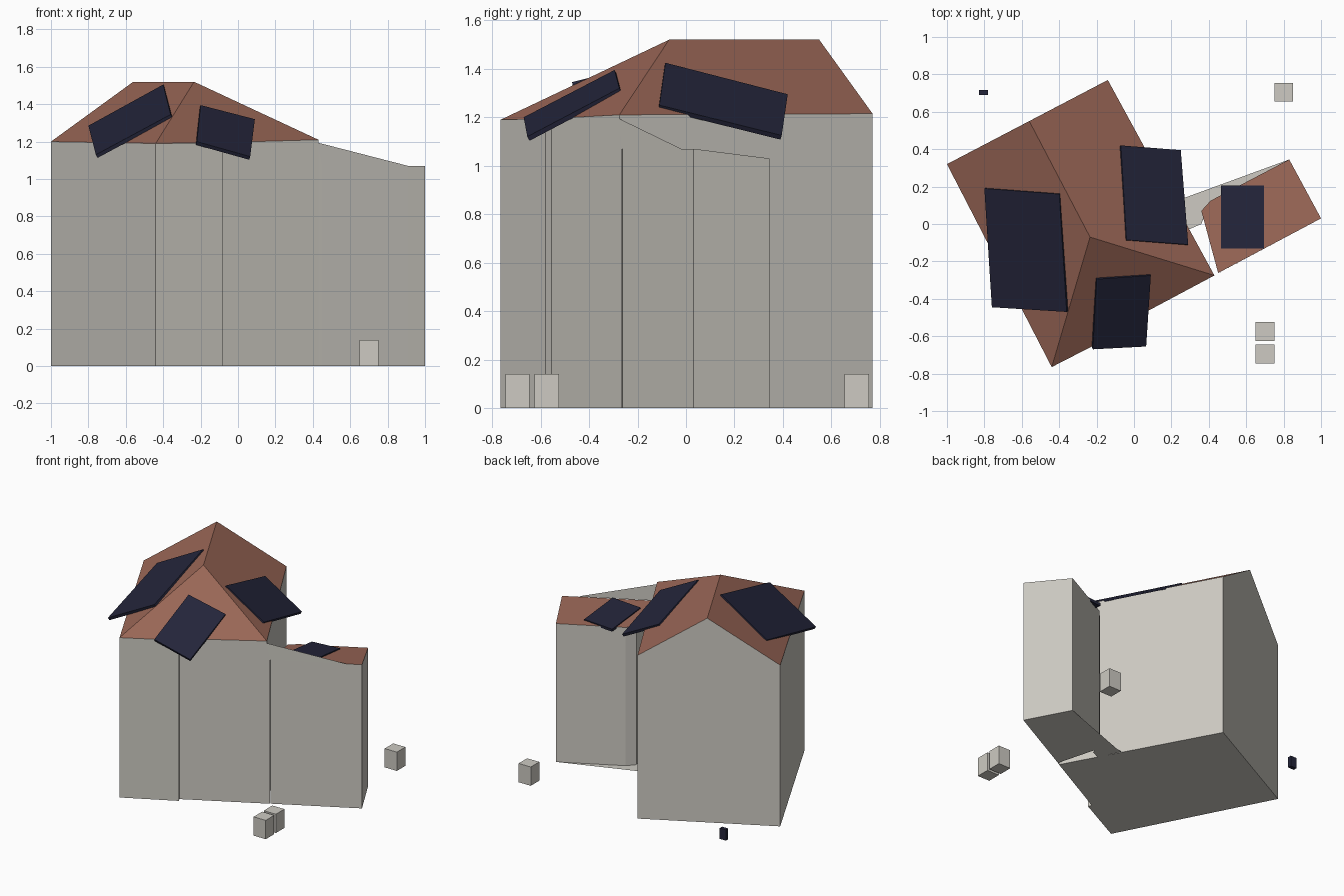
import bpy, bmesh
from mathutils import Vector

if "Cube" in bpy.data.objects:
    bpy.data.objects.remove(bpy.data.objects["Cube"])


def material(name, rgb):
    m = bpy.data.materials.new(name)
    m.diffuse_color = (*rgb, 1)
    m.use_nodes = True
    m.node_tree.nodes["Principled BSDF"].inputs["Base Color"].default_value = m.diffuse_color
    return m


PLASTER = material("pale_plaster", (0.61, 0.59, 0.54))
TILE = material("terracotta_tile", (0.32, 0.133, 0.093))
NAVY = material("navy_panel", (0.017, 0.018, 0.042))


def build(name, verts, faces, mats, rule=None, recalc=True):
    """Mesh object from points and faces; rule(face) gives the material index."""
    bm = bmesh.new()
    vs = [bm.verts.new(v) for v in verts]
    for f in faces:
        bm.faces.new([vs[i] for i in f])
    if recalc:
        bmesh.ops.recalc_face_normals(bm, faces=bm.faces)
    bm.normal_update()
    if rule:
        for f in bm.faces:
            f.material_index = rule(f)
    me = bpy.data.meshes.new(name)
    bm.to_mesh(me)
    bm.free()
    for m in mats:
        me.materials.append(m)
    ob = bpy.data.objects.new(name, me)
    bpy.context.collection.objects.link(ob)
    return ob


def up_is_tile(f):
    return 1 if f.normal.z > 0.2 else 0


def box(name, x, y, w, d, h, mat):
    pts = [(x + sx * w / 2, y + sy * d / 2) for sx, sy in ((-1, -1), (1, -1), (1, 1), (-1, 1))]
    verts = [(*p, 0) for p in pts] + [(*p, h) for p in pts]
    faces = [(0, 1, 2, 3), (4, 5, 6, 7)] + [(i, (i + 1) % 4, (i + 1) % 4 + 4, i + 4) for i in range(4)]
    build(name, verts, faces, [mat])


def panel(name, top, thick=0.02):
    top = [Vector(p) for p in top]
    n = (top[2] - top[0]).cross(top[3] - top[1]).normalized()
    if n.z < 0:
        n = -n
    verts = top + [p - n * thick for p in top]
    faces = [(0, 1, 2, 3), (4, 5, 6, 7)] + [(i, (i + 1) % 4, (i + 1) % 4 + 4, i + 4) for i in range(4)]
    build(name, verts, faces, [NAVY])


# Main house: walls follow the footprint, the front wall has a small step
foot = [(-0.44, -0.765, 1.19), (-0.08, -0.58, 1.195), (-0.095, -0.555, 1.195),
        (0.43, -0.275, 1.21), (-0.14, 0.77, 1.215), (-1.0, 0.32, 1.2)]
n = len(foot)
verts = [(x, y, 0) for x, y, z in foot] + list(foot)
verts += [(-0.235, -0.07, 1.52), (-0.56, 0.55, 1.52)]      # ridge ends
hip, gable = 2 * n, 2 * n + 1
faces = [tuple(range(n))]
faces += [(i, (i + 1) % n, (i + 1) % n + n, i + n) for i in range(n) if i != 4]
faces += [(4, 5, 5 + n, gable, 4 + n),                      # back gable
          (n, n + 1, n + 2, n + 3, hip),                    # hipped front
          (n + 3, n + 4, gable, hip), (n + 5, n, hip, gable)]
build("main_house", verts, faces, [PLASTER, TILE], up_is_tile)

# Side wing: low shed roof falling to the back
wing = [(0.45, -0.262), (0.91, -0.018), (1.0, 0.03), (0.83, 0.345), (0.41, 0.125), (0.36, 0.07)]
n = len(wing)


def wing_z(x, y):
    return 1.07 - 0.112 * ((x - 1.0) * -0.475 + (y - 0.03) * 0.88)


verts = [(x, y, 0) for x, y in wing] + [(x, y, wing_z(x, y)) for x, y in wing]
faces = [tuple(range(n)), tuple(range(n, 2 * n))]
faces += [(i, (i + 1) % n, (i + 1) % n + n, i + n) for i in range(n)]
build("side_wing", verts, faces, [PLASTER, TILE], up_is_tile)

# Front wall continuing above the wing roof as a sloping parapet
build("wing_parapet", [(0.425, -0.277, 0), (0.45, -0.264, 0), (0.45, -0.264, 1.07),
                       (0.91, -0.02, 1.07), (0.425, -0.277, 1.195)],
      [(0, 1, 2, 4), (4, 2, 3)], [PLASTER], recalc=False)

# Floor slab between the wing and the house
build("floor_slab", [(0.22, 0.13, 0), (0.29, -0.03, 0), (0.36, 0.0, 0), (0.41, 0.125, 0),
                     (0.83, 0.345, 0), (0.27, 0.14, 0)],
      [(0, 1, 2, 3, 4, 5)], [PLASTER], recalc=False)

# Solar panels
panel("left_panel", [(-0.80, 0.19, 1.285), (-0.40, 0.16, 1.505), (-0.36, -0.47, 1.345), (-0.76, -0.445, 1.13)])
panel("right_panel", [(-0.07, 0.42, 1.295), (0.25, 0.395, 1.125), (0.29, -0.11, 1.25), (-0.04, -0.085, 1.425)])
panel("front_panel", [(-0.20, -0.295, 1.395), (0.09, -0.275, 1.32), (0.065, -0.655, 1.12), (-0.22, -0.67, 1.20)])
panel("wing_panel", [(x, y, wing_z(x, y) + 0.008) for x, y in
                     ((0.465, -0.13), (0.695, -0.13), (0.695, 0.205), (0.465, 0.205))])

# Ground units around the house
for i, (x, y) in enumerate(((0.8, 0.705), (0.7, -0.575), (0.7, -0.695))):
    box(f"ground_unit_{i + 1}", x, y, 0.1, 0.1, 0.14, PLASTER)
box("meter_box", -0.805, 0.703, 0.05, 0.028, 0.08, NAVY)
